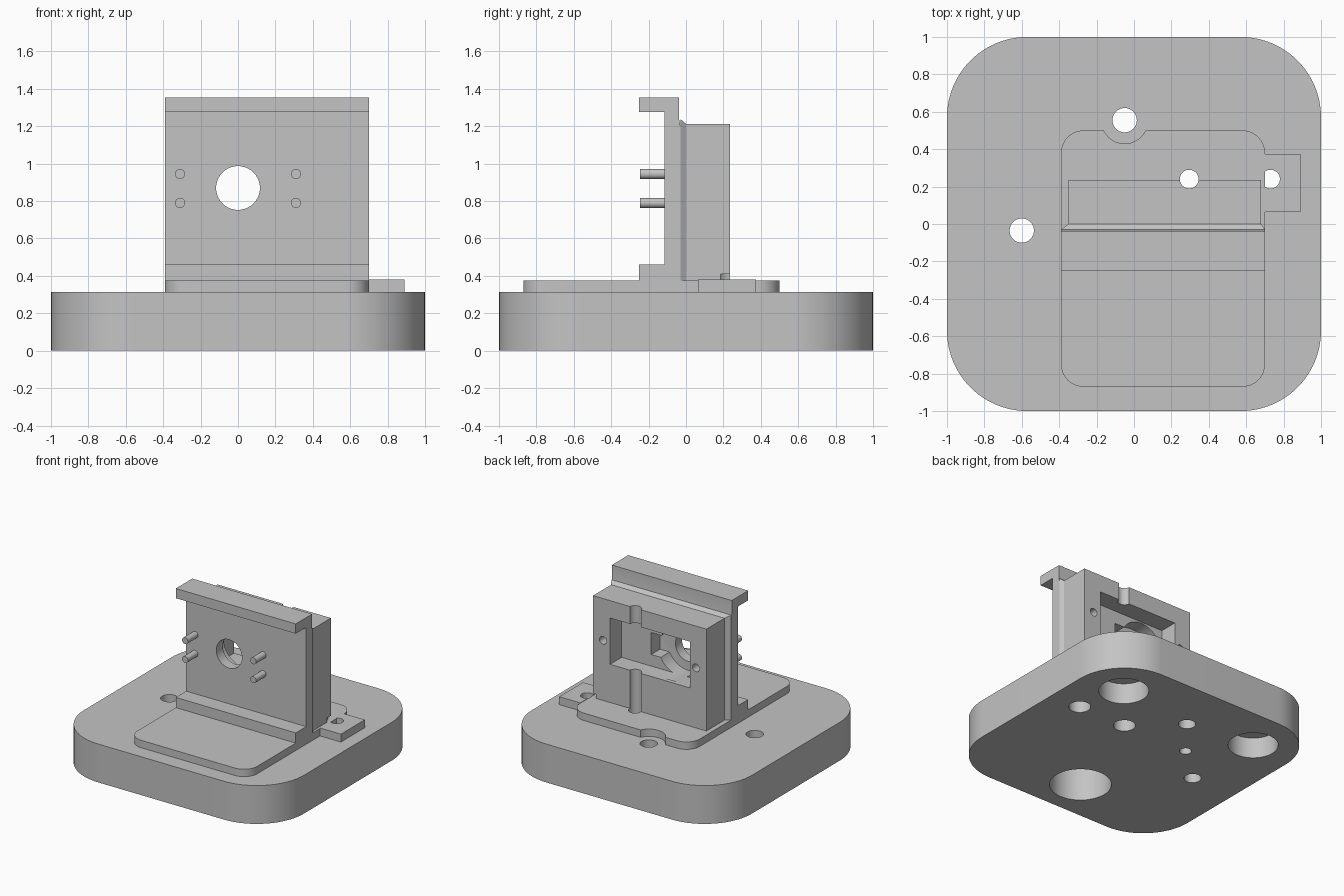
import bpy, bmesh, math
from mathutils import Vector

if "Cube" in bpy.data.objects:
    bpy.data.objects.remove(bpy.data.objects["Cube"])

grey = bpy.data.materials.new("grey")
grey.diffuse_color = (0.55, 0.55, 0.55, 1)
grey.use_nodes = True
grey.node_tree.nodes["Principled BSDF"].inputs["Base Color"].default_value = grey.diffuse_color


def loft(name, rings):
    """Solid through rings that have equal point counts."""
    bm = bmesh.new()
    vs = [[bm.verts.new(p) for p in r] for r in rings]
    n = len(vs[0])
    for a, b in zip(vs, vs[1:]):
        for i in range(n):
            j = (i + 1) % n
            bm.faces.new((a[i], a[j], b[j], b[i]))
    bm.faces.new(vs[0][::-1])
    bm.faces.new(vs[-1])
    bmesh.ops.recalc_face_normals(bm, faces=bm.faces)
    me = bpy.data.meshes.new(name)
    bm.to_mesh(me)
    bm.free()
    me.materials.append(grey)
    ob = bpy.data.objects.new(name, me)
    bpy.context.collection.objects.link(ob)
    return ob


def box(name, x0, x1, y0, y1, z0, z1):
    return loft(name, [[(x0, y0, z), (x1, y0, z), (x1, y1, z), (x0, y1, z)] for z in (z0, z1)])


def rod(name, axis, a, b, r, lo, hi, n=48):
    """Cylinder along z at (x, y) = (a, b), or along y at (x, z) = (a, b)."""
    rings = []
    for t in (lo, hi):
        ring = []
        for i in range(n):
            w = 2 * math.pi * i / n
            u, v = a + r * math.cos(w), b + r * math.sin(w)
            ring.append((u, v, t) if axis == "z" else (u, t, v))
        rings.append(ring)
    return loft(name, rings)


def rounded_slab(name, x0, x1, y0, y1, z0, z1, r, n=16):
    corners = [(x1 - r, y1 - r), (x0 + r, y1 - r), (x0 + r, y0 + r), (x1 - r, y0 + r)]
    pts = []
    for k, (cx, cy) in enumerate(corners):
        for i in range(n + 1):
            w = math.pi / 2 * (k + i / n)
            pts.append((cx + r * math.cos(w), cy + r * math.sin(w)))
    return loft(name, [[(x, y, z) for x, y in pts] for z in (z0, z1)])


def cut(ob, cutters):
    """Subtract every cutter, then remove it."""
    for c in cutters:
        m = ob.modifiers.new("cut", "BOOLEAN")
        m.operation, m.solver, m.object = "DIFFERENCE", "EXACT", c
        dg = bpy.context.evaluated_depsgraph_get()
        me = bpy.data.meshes.new_from_object(ob.evaluated_get(dg))
        ob.modifiers.clear()
        ob.data = me
        bpy.data.objects.remove(c)


SCREWS = [(0.295, 0.24), (0.73, 0.24)]      # holes that carry screws up into the plate
BOLTS = [(-0.05, 0.555), (-0.6, -0.035)]    # plain holes through the base

# base with through holes, screw recesses and blind foot pockets
base = rounded_slab("base", -1, 1, -1, 1, 0, 0.315, 0.43, 24)
cut(base, [rod("c", "z", x, y, 0.065, -0.1, 0.5) for x, y in BOLTS]
    + [rod("c", "z", x, y, 0.05, -0.1, 0.5) for x, y in SCREWS]
    + [rod("c", "z", x, y, 0.082, -0.1, 0.22) for x, y in SCREWS]
    + [rod("c", "z", -0.3, 0.24, 0.045, -0.1, 0.25)]
    + [rod("c", "z", x, 0.632, 0.187, -0.1, 0.17) for x in (-0.63, 0.63)]
    + [rod("c", "z", -0.02, -0.645, 0.231, -0.1, 0.27)])

# mounting plate with a rounded notch, and its side tab
plate = rounded_slab("mounting_plate", -0.39, 0.70, -0.87, 0.50, 0.315, 0.376, 0.12)
cut(plate, [rod("c", "z", -0.05, 0.555, 0.125, 0.2, 0.5),
            rod("c", "z", 0.295, 0.24, 0.05, 0.2, 0.5)])
tab = box("side_tab", 0.70, 0.89, 0.065, 0.375, 0.315, 0.38)
cut(tab, [rod("c", "z", 0.73, 0.24, 0.05, 0.2, 0.5)])

# upright wall with a lip at the top and the bottom
profile = [(-0.25, 0.376), (-0.03, 0.376), (-0.03, 1.2), (-0.037, 1.24), (-0.037, 1.355),
           (-0.25, 1.355), (-0.25, 1.275), (-0.115, 1.275), (-0.115, 0.46), (-0.25, 0.46)]
wall = loft("upright_wall", [[(x, y, z) for y, z in profile] for x in (-0.39, 0.70)])
cut(wall, [rod("c", "y", 0, 0.87, 0.117, -0.5, 0.5, 64)])

# housing behind the wall, with a chamfered front edge
rings = []
for y, x0, x1, z1 in ((-0.03, -0.39, 0.70, 1.238), (0, -0.35, 0.68, 1.213), (0.235, -0.35, 0.68, 1.213)):
    rings.append([(x0, y, 0.376), (x1, y, 0.376), (x1, y, z1), (x0, y, z1)])
housing = loft("rear_housing", rings)
cut(housing, [
    box("c", -0.2, 0.525, 0.085, 0.4, 0.69, 1.07),         # wide pocket
    rod("c", "y", 0, 0.87, 0.19, -0.1, 0.2, 64),           # round recess
    box("c", 0.0, 0.257, -0.1, 0.2, 0.785, 0.965),         # side slot
    rod("c", "z", 0.295, 0.24, 0.05, 0.3, 1.4),            # vertical groove
    rod("c", "z", 0.73, 0.24, 0.075, 0.3, 0.41),           # screw head clearance
    rod("c", "y", 0.59, 0.87, 0.032, 0.08, 0.4, 24),       # small rear holes
    rod("c", "y", -0.255, 0.87, 0.032, 0.08, 0.4, 24)])

# four front pins
for i, (x, z) in enumerate([(x, z) for x in (-0.31, 0.31) for z in (0.79, 0.945)]):
    rod(f"pin_{i + 1}", "y", x, z, 0.027, -0.245, -0.11, 24)

# smooth the round surfaces and keep the edges sharp
bpy.ops.object.select_all(action="DESELECT")
for ob in bpy.context.scene.objects:
    ob.select_set(True)
    bpy.context.view_layer.objects.active = ob
bpy.ops.object.shade_smooth_by_angle(angle=math.radians(30))
